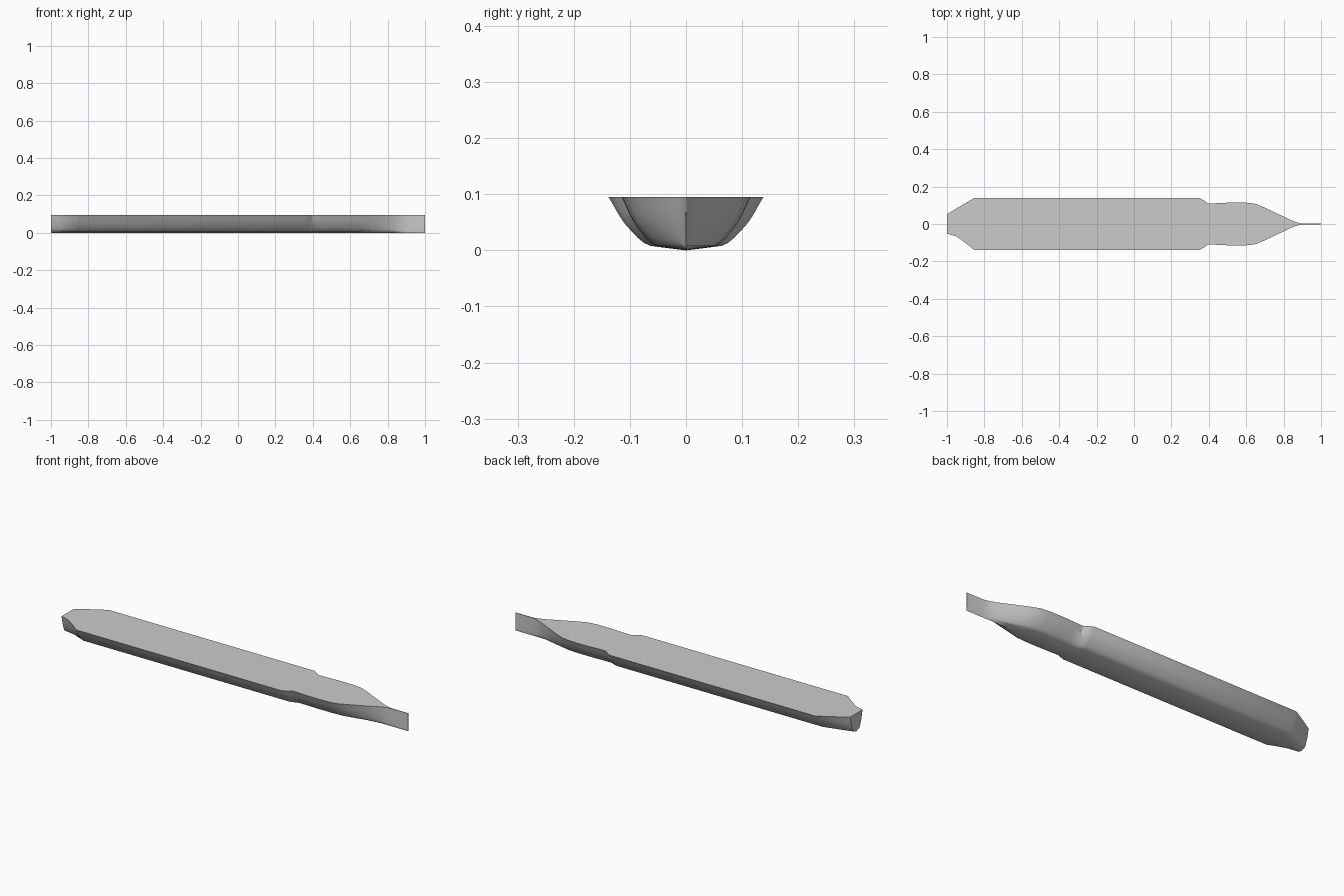
import bpy
import bmesh

cube = bpy.data.objects.get("Cube")
if cube:
    bpy.data.objects.remove(cube, do_unlink=True)

grey = bpy.data.materials.new("plain_grey")
grey.use_nodes = True
colour = (0.6, 0.6, 0.6, 1)
grey.diffuse_color = colour
grey.node_tree.nodes["Principled BSDF"].inputs["Base Color"].default_value = colour

# Half section: share of the deck half width, height
SECTION = [(0, 0), (0.46, 0.008), (0.54, 0.013), (0.62, 0.022), (0.71, 0.035),
           (0.8, 0.049), (0.88, 0.066), (0.94, 0.081), (1, 0.095)]

# Stations from stern to bow: x, left-hand and right-hand half widths
STATIONS = [(-1, 0.052, 0.052), (-0.95, 0.083, 0.066), (-0.9, 0.112, 0.102),
            (-0.855, 0.138, 0.138), (0.352, 0.138, 0.138), (0.372, 0.127, 0.127),
            (0.395, 0.110, 0.110), (0.44, 0.111, 0.111), (0.52, 0.115, 0.115),
            (0.6, 0.114, 0.114), (0.65, 0.108, 0.108), (0.7, 0.087, 0.087),
            (0.78, 0.049, 0.049), (0.84, 0.020, 0.020), (0.87, 0.009, 0.009),
            (0.9, 0.002, 0.002), (1, 0.0015, 0.0015)]

# Loft the closed hull through its stations
bm = bmesh.new()
rings = []
for x, left, right in STATIONS:
    ring = [bm.verts.new((x, -right * s, z)) for s, z in reversed(SECTION)]
    ring += [bm.verts.new((x, left * s, z)) for s, z in SECTION[1:]]
    rings.append(ring)
for a, b in zip(rings, rings[1:]):
    for i in range(len(a)):
        j = (i + 1) % len(a)
        bm.faces.new((a[i], a[j], b[j], b[i]))

# Transom and the thin end of the bow fin
bm.faces.new(rings[0])
bm.faces.new(rings[-1])
bmesh.ops.recalc_face_normals(bm, faces=bm.faces)

mesh = bpy.data.meshes.new("hull")
bm.to_mesh(mesh)
bm.free()
mesh.materials.append(grey)
hull = bpy.data.objects.new("hull", mesh)
bpy.context.collection.objects.link(hull)

bpy.ops.object.select_all(action="DESELECT")
hull.select_set(True)
bpy.context.view_layer.objects.active = hull
bpy.ops.object.shade_smooth_by_angle(angle=0.5)
